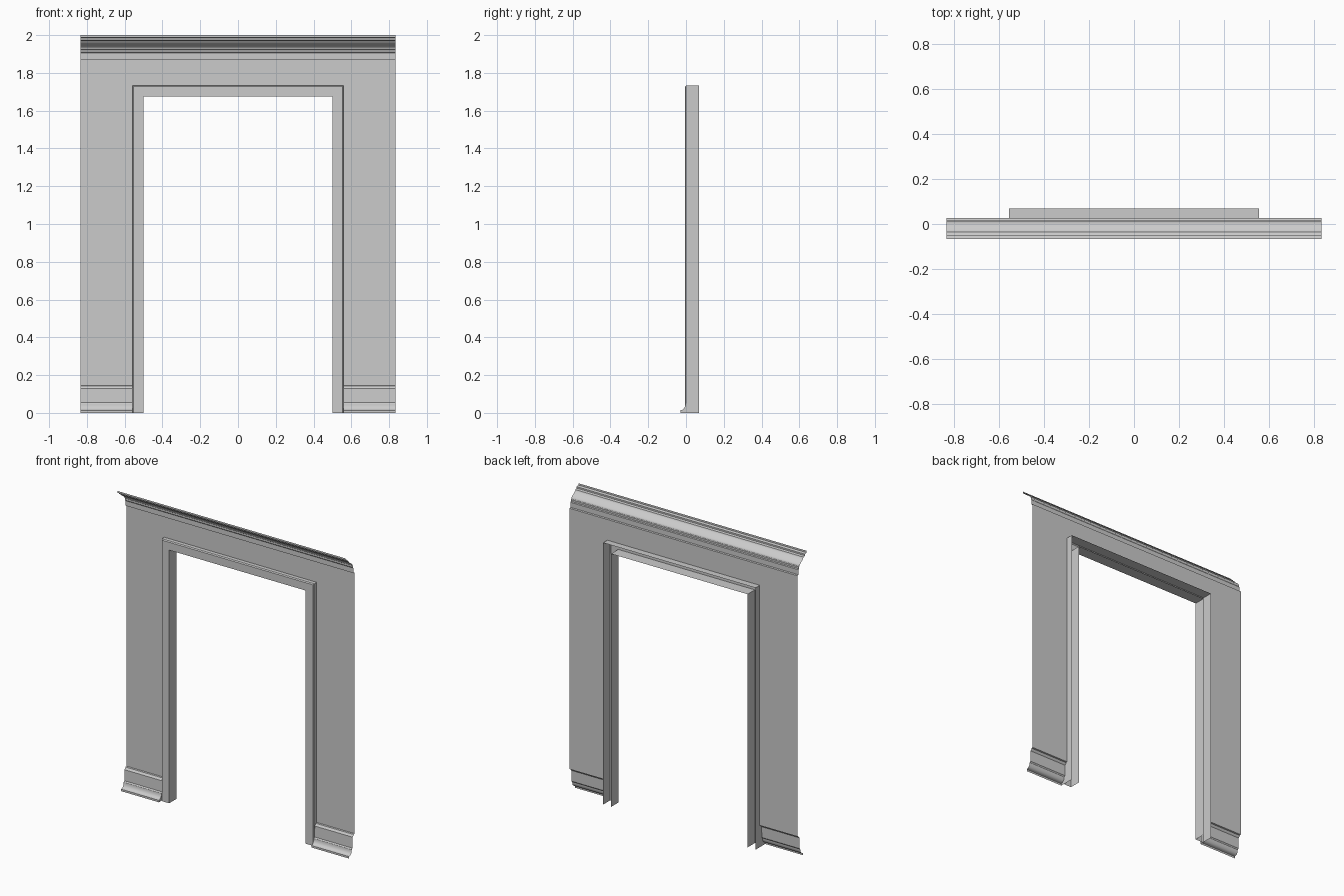
import bpy
import bmesh
import math

cube = bpy.data.objects.get("Cube")
if cube:
    bpy.data.objects.remove(cube, do_unlink=True)

grey = bpy.data.materials.new("plain grey")
grey.use_nodes = True
grey.diffuse_color = (0.6, 0.6, 0.6, 1)
grey.node_tree.nodes["Principled BSDF"].inputs["Base Color"].default_value = (0.6, 0.6, 0.6, 1)

HALF_WIDTH = 0.835
OPEN_X, OPEN_Z = 0.5, 1.675      # clear opening
TRIM = 0.058                     # width of the door casing
WALL_Y, FRAME_Y, BACK_Y = 0.026, -0.006, 0.07
OUTER_X, OUTER_Z = OPEN_X + TRIM, OPEN_Z + TRIM


def sheet(name, rows):
    """Surface through rows of points, each row having the same length."""
    bm = bmesh.new()
    grid = [[bm.verts.new(p) for p in row] for row in rows]
    for a, b in zip(grid, grid[1:]):
        for i in range(len(a) - 1):
            bm.faces.new((a[i], a[i + 1], b[i + 1], b[i]))
    return finish(name, bm)


def finish(name, bm):
    mesh = bpy.data.meshes.new(name)
    bm.to_mesh(mesh)
    bm.free()
    mesh.materials.append(grey)
    obj = bpy.data.objects.new(name, mesh)
    bpy.context.collection.objects.link(obj)
    bpy.ops.object.select_all(action="DESELECT")
    obj.select_set(True)
    bpy.context.view_layer.objects.active = obj
    bpy.ops.object.shade_smooth_by_angle(angle=math.radians(30))
    return obj


def moulding(name, profile, x0, x1):
    """Run a (y, z) profile along x, facing the front."""
    return sheet(name, [[(x0, y, z), (x1, y, z)] for y, z in profile])


def ogee(y0, z0, y1, z1, steps=10):
    """S-curve that starts and ends upright."""
    pts = []
    for i in range(steps + 1):
        t = i / steps
        pts.append((y0 + (y1 - y0) * (1 - math.cos(math.pi * t)) / 2, z0 + (z1 - z0) * t))
    return pts


def cove(y0, z0, y1, z1, steps=6):
    """Quarter hollow, flat at the start and upright at the end."""
    return [(y0 + (y1 - y0) * math.sin(a), z1 + (z0 - z1) * math.cos(a))
            for a in (math.pi / 2 * i / steps for i in range(steps + 1))]


# Wall above the opening
moulding("wall_lintel", [(WALL_Y, OUTER_Z), (WALL_Y, 1.87)], -HALF_WIDTH, HALF_WIDTH)

# Crown cornice
cornice = [(WALL_Y, 1.87), (0.015, 1.872), (0.015, 1.905), (0.011, 1.91), (0.011, 1.922)]
cornice += ogee(0.006, 1.926, -0.036, 1.97)
cornice += [(-0.05, 1.974), (-0.05, 1.984), (-0.067, 1.988), (-0.067, 2.0)]
moulding("cornice", cornice, -HALF_WIDTH, HALF_WIDTH)

# Wall legs, skirting and skirting ends on both sides
skirt_foot = [(-0.03, 0.0), (-0.03, 0.013)] + cove(-0.026, 0.015, -0.003, 0.048)
skirting = skirt_foot + [(0.004, 0.056), (0.006, 0.128), (0.012, 0.134),
                         (0.016, 0.142), (WALL_Y, 0.144)]
for side, sign in (("right", -1), ("left", 1)):
    x0, x1 = sorted((sign * OUTER_X, sign * HALF_WIDTH))
    moulding(side + "_wall", [(WALL_Y, 0.144), (WALL_Y, OUTER_Z)], x0, x1)
    moulding(side + "_skirting", skirting, x0, x1)
    bm = bmesh.new()
    outline = skirt_foot + [(0.0, 0.05), (0.0, 0.0)]
    bm.faces.new([bm.verts.new((sign * OUTER_X, y, z)) for y, z in outline])
    finish(side + "_skirting_end", bm)

# Door casing: open channel section swept around the opening with mitred corners
section = [(TRIM, BACK_Y), (TRIM, 0.0), (TRIM - 0.006, FRAME_Y), (0.0, FRAME_Y), (0.0, BACK_Y)]
casing_rows = []
for d, y in section:
    x, z = OPEN_X + d, OPEN_Z + d
    casing_rows.append([(-x, y, 0), (-x, y, z), (x, y, z), (x, y, 0)])
sheet("door_casing", [list(reversed(r)) for r in casing_rows])
